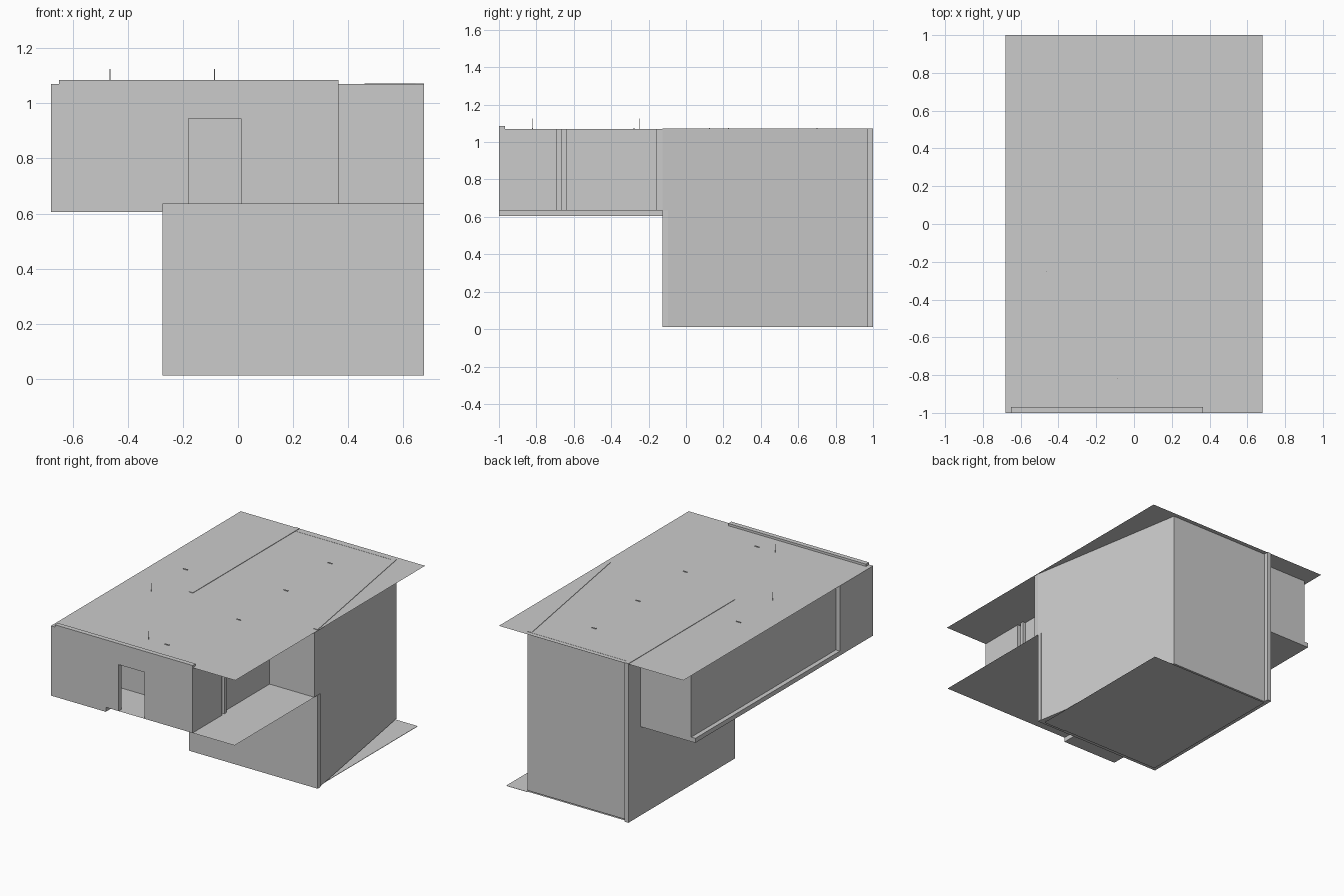
import bpy, bmesh

if "Cube" in bpy.data.objects:
    bpy.data.objects.remove(bpy.data.objects["Cube"])

ROOF, FLOOR, SLAB, BASE = 1.07, 0.635, 0.605, 0.012
T = 0.03  # wall thickness


def prism(name, pts, z0, z1=None):
    """Extrude a plan outline from z0 to z1; a flat sheet if z1 is None."""
    me = bpy.data.meshes.new(name)
    bm = bmesh.new()
    face = bm.faces.new([bm.verts.new((x, y, z0)) for x, y in pts])
    if z1 is not None:
        res = bmesh.ops.extrude_face_region(bm, geom=[face])
        top = [v for v in res["geom"] if isinstance(v, bmesh.types.BMVert)]
        bmesh.ops.translate(bm, verts=top, vec=(0, 0, z1 - z0))
    bmesh.ops.recalc_face_normals(bm, faces=bm.faces)
    bm.to_mesh(me)
    bm.free()
    ob = bpy.data.objects.new(name, me)
    bpy.context.collection.objects.link(ob)
    return ob


def box(name, x0, x1, y0, y1, z0, z1=None):
    return prism(name, [(x0, y0), (x1, y0), (x1, y1), (x0, y1)], z0, z1)


# Thin roof and floor sheets
box("roof", -0.68, 0.68, -1, 1, ROOF)
box("upper_floor", -0.65, 0.675, -1, -0.125, FLOOR)
box("lower_floor", -0.245, 0.645, -0.095, 0.97, 0.004)
box("lower_floor_edge", 0.49, 0.645, -0.095, 0.97, 0.0)

# Cantilevered slab on the left
box("left_slab", -0.68, -0.275, -1, 0.873, SLAB, FLOOR)

# Lower volume: left, front, back and slanted right walls
box("lower_left_wall", -0.275, -0.245, -0.125, 1, BASE, ROOF + 0.003)
box("lower_front_wall", -0.275, 0.675, -0.125, -0.125 + T, BASE, FLOOR)
box("back_wall", -0.245, 0.49, 0.955, 0.97, BASE, ROOF + 0.001)
prism("slanted_right_wall",
      [(0.675, -0.125), (0.49, 0.97), (0.46, 0.97), (0.645, -0.125)],
      BASE, ROOF + 0.003)

# Upper middle wall between front rooms and tall hall
box("middle_wall", -0.275, 0.675, -0.16, -0.125, FLOOR, ROOF)

# Front facade with a doorway and the header above it
for name, x0, x1, z0 in (("facade_left", -0.65, -0.18, FLOOR),
                         ("facade_right", 0.01, 0.365, FLOOR),
                         ("door_header", -0.18, 0.01, 0.945)):
    box(name, x0, x1, -1, -0.968, z0, 1.085)

# Upper left side: solid front part, then recessed long glazing
box("left_front_wall", -0.68, -0.65, -1, -0.65, SLAB, ROOF)
box("left_glazing", -0.65, -0.64, -0.65, 0.873, FLOOR, ROOF)
box("back_left_glazing", -0.65, -0.275, 0.863, 0.873, FLOOR, ROOF)

# Upper right side beside the open terrace
box("terrace_front_wall", 0.335, 0.365, -0.968, -0.69, FLOOR, ROOF)
box("terrace_glazing", 0.335, 0.345, -0.64, -0.16, FLOOR, ROOF)
box("terrace_post", 0.335, 0.365, -0.665, -0.64, FLOOR, ROOF)

# Vestibule partition
box("partition", -0.65, 0.335, -0.72, -0.69, FLOOR, ROOF)

# Small ceiling lamps and lamp rods that poke through the roof
for i, (x, y) in enumerate(((-0.476, 0.126), (0.194, 0.227), (0.19, 0.70),
                            (0.2, -0.278), (0.05, -0.82))):
    box(f"ceiling_lamp_{i}", x - 0.016, x + 0.016, y - 0.003, y + 0.003,
        ROOF - 0.015, ROOF + 0.004)
for i, (x, y) in enumerate(((-0.465, -0.25), (-0.085, -0.82))):
    box(f"lamp_rod_{i}", x - 0.0015, x + 0.0015, y - 0.0015, y + 0.0015,
        ROOF - 0.05, 1.125)
